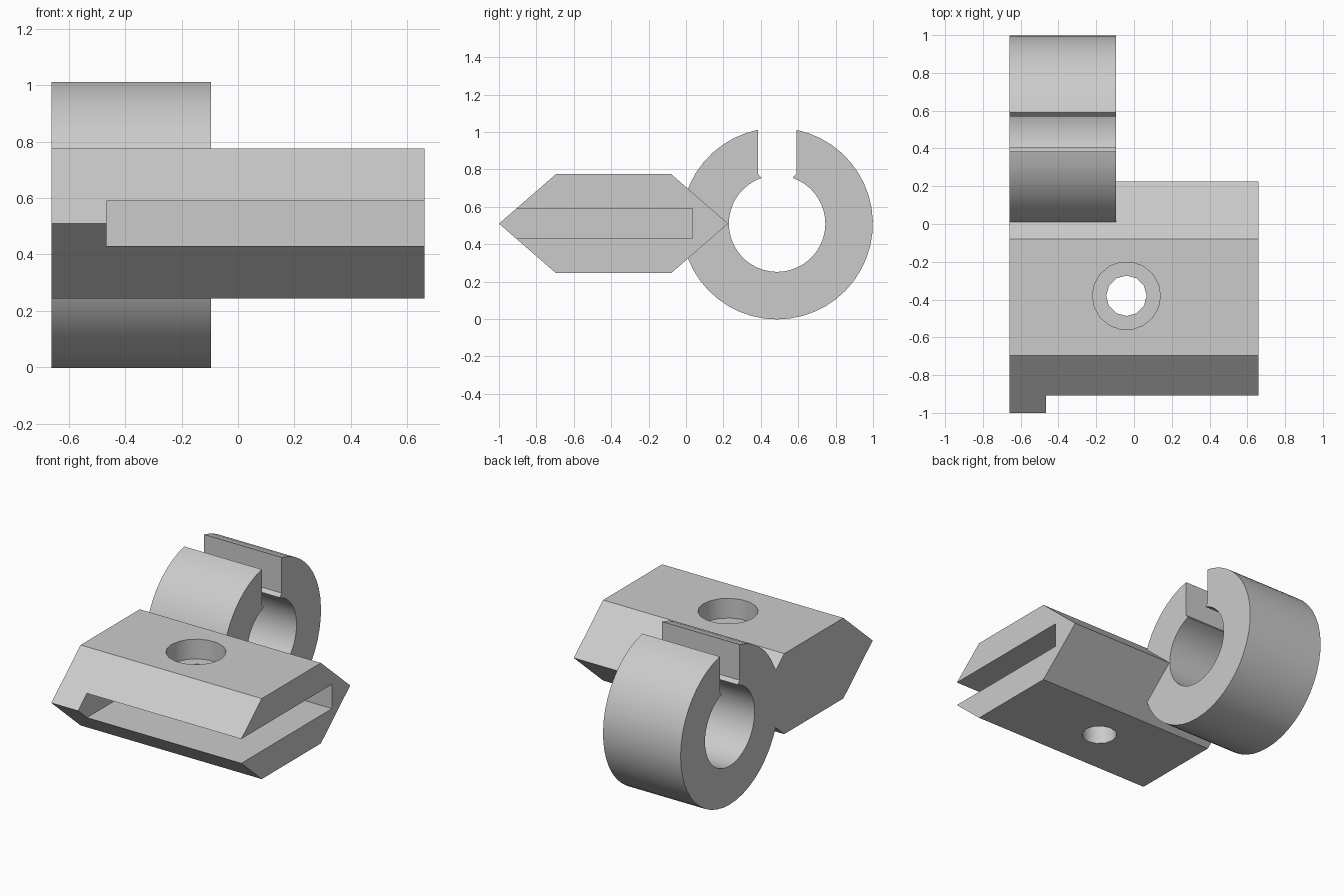
import bpy, bmesh, math
from math import sin, cos, pi
from mathutils import Vector

cube = bpy.data.objects.get("Cube")
if cube:
    bpy.data.objects.remove(cube, do_unlink=True)

grey = bpy.data.materials.new("plain grey")
grey.use_nodes = True
COLOUR = (0.6, 0.6, 0.6, 1)
grey.diffuse_color = COLOUR
grey.node_tree.nodes["Principled BSDF"].inputs["Base Color"].default_value = COLOUR


def prism(name, points, shift):
    """Extrude a closed loop of 3D points along a shift vector."""
    bm = bmesh.new()
    face = bm.faces.new([bm.verts.new(p) for p in points])
    moved = bmesh.ops.extrude_face_region(bm, geom=[face])["geom"]
    bmesh.ops.translate(bm, vec=Vector(shift),
                        verts=[v for v in moved if isinstance(v, bmesh.types.BMVert)])
    bmesh.ops.recalc_face_normals(bm, faces=bm.faces)
    mesh = bpy.data.meshes.new(name)
    bm.to_mesh(mesh)
    bm.free()
    mesh.materials.append(grey)
    obj = bpy.data.objects.new(name, mesh)
    bpy.context.collection.objects.link(obj)
    return obj


def along_x(name, profile, x0, x1):
    return prism(name, [(x0, y, z) for y, z in profile], (x1 - x0, 0, 0))


def drill(name, radius, sides, z0, z1):
    loop = [(HOLE_X + radius * cos(2 * pi * i / sides),
             HOLE_Y + radius * sin(2 * pi * i / sides), z0) for i in range(sides)]
    return prism(name, loop, (0, 0, z1 - z0))


def combine(target, tool, operation):
    """Apply a boolean and discard the tool."""
    mod = target.modifiers.new(tool.name, "BOOLEAN")
    mod.object, mod.operation, mod.solver = tool, operation, "EXACT"
    bpy.context.view_layer.objects.active = target
    bpy.ops.object.modifier_apply(modifier=mod.name)
    bpy.data.objects.remove(tool, do_unlink=True)


HALF, MID = 0.66, 0.51
HOLE_X, HOLE_Y = -0.04, -0.38

# Hexagonal block
clamp = along_x("clamp_block",
                [(-1, MID), (-0.695, 0.775), (-0.08, 0.775),
                 (0.225, MID), (-0.08, 0.245), (-0.695, 0.245)], -HALF, HALF)

# Split ring with lips at the inner end of the gap
CY, OUTER, INNER, GAP, LIP = 0.487, 0.512, 0.258, 0.103, 0.083


def arc(radius, half_gap, steps):
    start = pi / 2 + math.asin(half_gap / radius)
    sweep = 2 * pi - 2 * math.asin(half_gap / radius)
    return [(CY + radius * cos(start + sweep * i / steps),
             MID + radius * sin(start + sweep * i / steps)) for i in range(steps + 1)]


ring_profile = (arc(OUTER, GAP, 44) + [(CY + GAP, 0.777)]
                + arc(INNER, LIP, 40)[::-1] + [(CY - GAP, 0.777)])
ring = along_x("split_ring", ring_profile, -HALF, -0.095)
combine(clamp, ring, "UNION")

# Side slot, open at the front and at one end
slot = along_x("slot_cutter", [(-1.2, 0.43), (0.035, 0.43), (0.035, 0.59), (-1.2, 0.59)],
               -0.465, 0.9)
combine(clamp, slot, "DIFFERENCE")

# Screw hole with a wide recess at the top
combine(clamp, drill("recess_cutter", 0.18, 18, 0.645, 0.9), "DIFFERENCE")
combine(clamp, drill("hole_cutter", 0.107, 12, 0.1, 0.9), "DIFFERENCE")

bpy.ops.object.select_all(action="DESELECT")
clamp.select_set(True)
bpy.context.view_layer.objects.active = clamp
bpy.ops.object.shade_smooth_by_angle(angle=math.radians(35))
